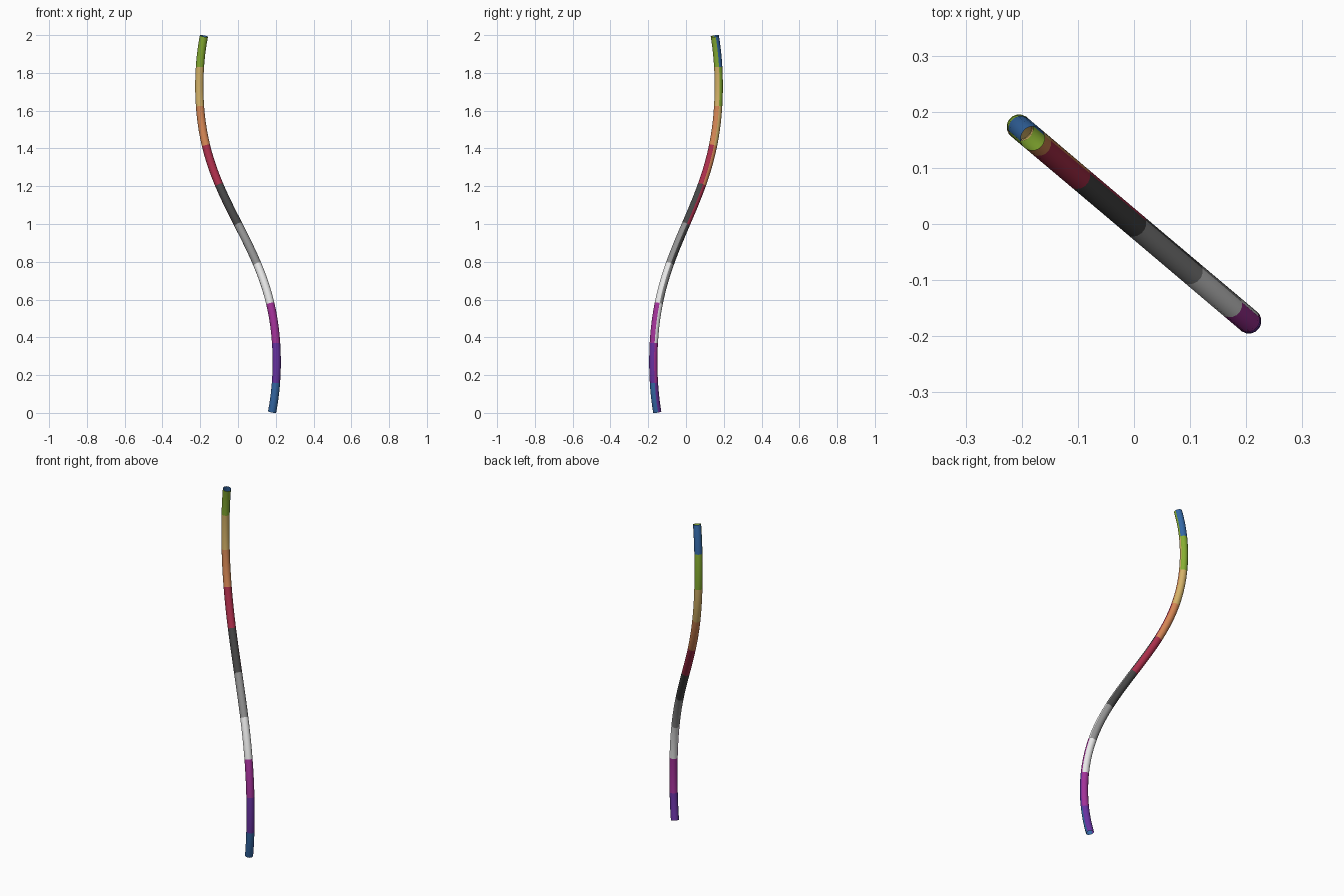
import bpy, bmesh, math
from mathutils import Vector

if "Cube" in bpy.data.objects:
    bpy.data.objects.remove(bpy.data.objects["Cube"])

SIDES, STEPS, RADIUS = 16, 5, 0.0222
SPLIT = math.radians(11.25)      # seam between front half and back half


def linear(c):
    c /= 255
    return c / 12.92 if c <= 0.04045 else ((c + 0.055) / 1.055) ** 2.4


# Colours in order from the bottom band upward
COLOURS = [
    ("blue", (52, 104, 165)), ("purple", (103, 50, 160)),
    ("magenta", (162, 50, 152)), ("white", (235, 235, 235)),
    ("grey", (145, 145, 145)), ("charcoal", (70, 70, 70)),
    ("crimson", (170, 46, 74)), ("orange", (212, 134, 84)),
    ("tan", (212, 178, 104)), ("green", (135, 174, 50)),
]


def centre(z):
    """S-shaped centre line lying in one slanted vertical plane."""
    a = math.pi / 2 * (1 - z) / 0.73
    s = 0.213 * math.sin(a) + 0.008 * math.sin(3 * a)
    return Vector((s, -0.845 * s, z))


# Heights of the rings: ten bands, each cut into equal steps
bounds = [0.005] + [0.16 + 0.209 * k for k in range(9)] + [1.995]
heights = [lo + (hi - lo) * i / STEPS
           for lo, hi in zip(bounds, bounds[1:]) for i in range(STEPS)] + [bounds[-1]]

# Open tube swept along the centre line
bm = bmesh.new()
rings = []
for z in heights:
    p = centre(z)
    t = (centre(z + 0.005) - centre(z - 0.005)).normalized()
    u = Vector((math.cos(SPLIT), math.sin(SPLIT), 0))
    u = (u - t * u.dot(t)).normalized()
    v = t.cross(u)
    angles = [2 * math.pi * i / SIDES for i in range(SIDES)]
    rings.append([bm.verts.new(p + RADIUS * (u * math.cos(a) + v * math.sin(a)))
                  for a in angles])

# Back half is one colour ahead of the front half
for r, (low, high) in enumerate(zip(rings, rings[1:])):
    for i in range(SIDES):
        j = (i + 1) % SIDES
        f = bm.faces.new((low[i], low[j], high[j], high[i]))
        f.smooth = True
        back = 1 if i < SIDES // 2 else 0
        f.material_index = (r // STEPS + back) % len(COLOURS)

mesh = bpy.data.meshes.new("curved_tube")
bm.to_mesh(mesh)
bm.free()
for name, rgb in COLOURS:
    m = bpy.data.materials.new(name)
    m.diffuse_color = (*[linear(c) for c in rgb], 1)
    m.use_nodes = True
    m.node_tree.nodes["Principled BSDF"].inputs["Base Color"].default_value = m.diffuse_color
    mesh.materials.append(m)
bpy.context.collection.objects.link(bpy.data.objects.new("curved_tube", mesh))
